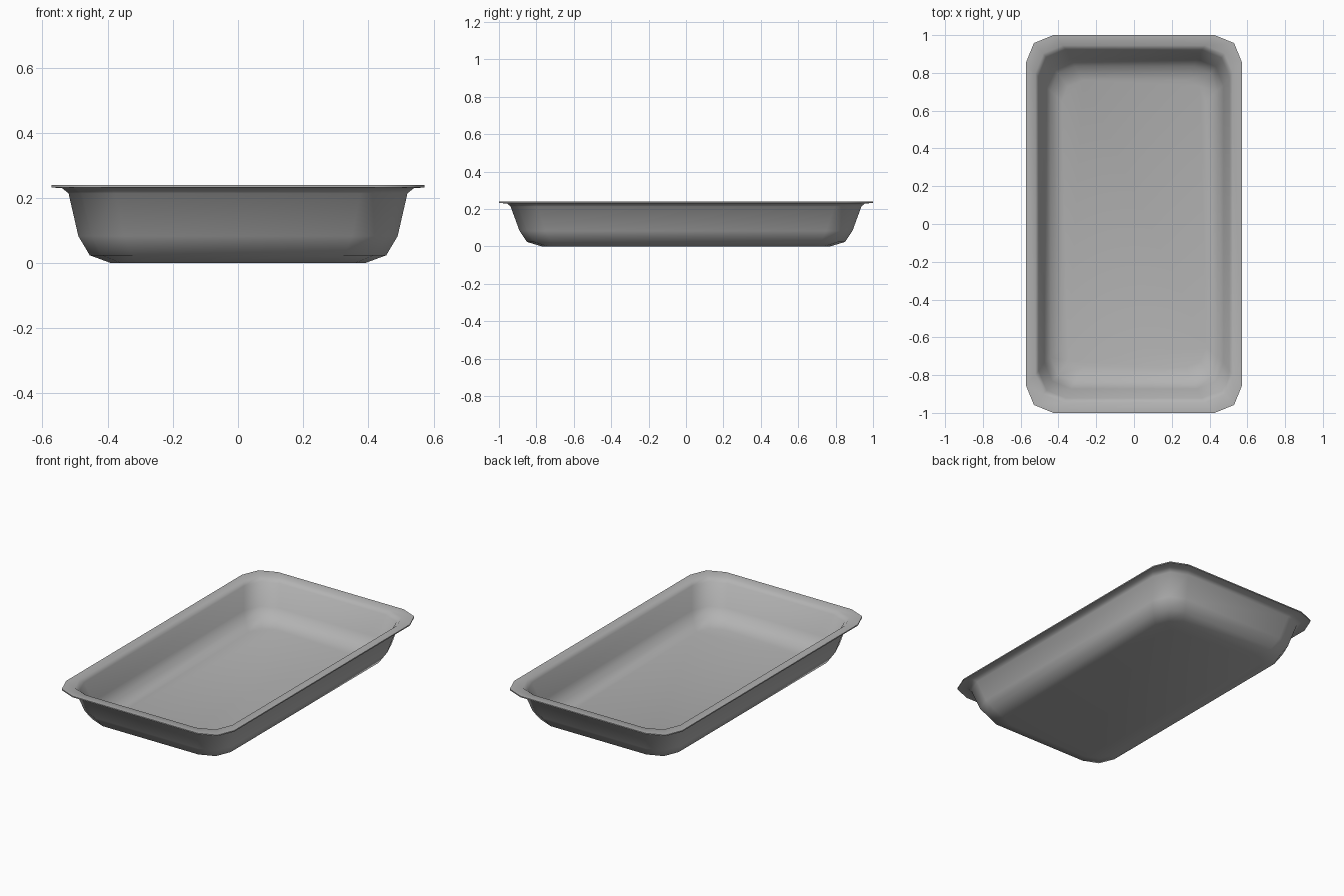
import bpy, bmesh

if "Cube" in bpy.data.objects:
    bpy.data.objects.remove(bpy.data.objects["Cube"])

# Section through the tray wall: half width, half length, height, corner size
outer = [
    (0.39, 0.77, 0.0, 0.11),
    (0.455, 0.85, 0.024, 0.13),
    (0.49, 0.89, 0.083, 0.14),
    (0.52, 0.938, 0.214, 0.145),
    (0.54, 0.957, 0.23, 0.145),
    (0.572, 1.0, 0.232, 0.145),
]
inner = [
    (0.572, 1.0, 0.239, 0.145),
    (0.522, 0.945, 0.239, 0.145),
    (0.505, 0.922, 0.217, 0.145),
    (0.474, 0.873, 0.092, 0.14),
    (0.441, 0.835, 0.039, 0.13),
    (0.382, 0.76, 0.016, 0.11),
]


def ring(bm, hx, hy, z, c):
    """Rectangle with corners rounded in two segments."""
    m = c * 0.29
    corner = [(hx, hy - c), (hx - m, hy - m), (hx - c, hy)]
    pts = []
    for sx, sy in ((1, 1), (-1, 1), (-1, -1), (1, -1)):
        part = [(x * sx, y * sy, z) for x, y in corner]
        pts += part if sx * sy > 0 else part[::-1]
    return [bm.verts.new(p) for p in pts]


# Tray shell: outer wall up, over the rim, inner wall down
bm = bmesh.new()
rings = [ring(bm, *r) for r in outer + inner]
n = len(rings[0])
for a, b in zip(rings, rings[1:]):
    for i in range(n):
        j = (i + 1) % n
        bm.faces.new((a[i], a[j], b[j], b[i]))

# Underside and inside floor
bm.faces.new(rings[0][::-1])
bm.faces.new(rings[-1])
bmesh.ops.recalc_face_normals(bm, faces=bm.faces)

mesh = bpy.data.meshes.new("baking_tray")
bm.to_mesh(mesh)
bm.free()
tray = bpy.data.objects.new("baking_tray", mesh)
bpy.context.collection.objects.link(tray)
bpy.context.view_layer.objects.active = tray
tray.select_set(True)
bpy.ops.object.shade_smooth_by_angle(angle=1.05)

# Darker grey metal
metal = bpy.data.materials.new("grey_metal")
metal.diffuse_color = (0.45, 0.45, 0.45, 1)
metal.use_nodes = True
metal.node_tree.nodes["Principled BSDF"].inputs["Base Color"].default_value = metal.diffuse_color
mesh.materials.append(metal)
